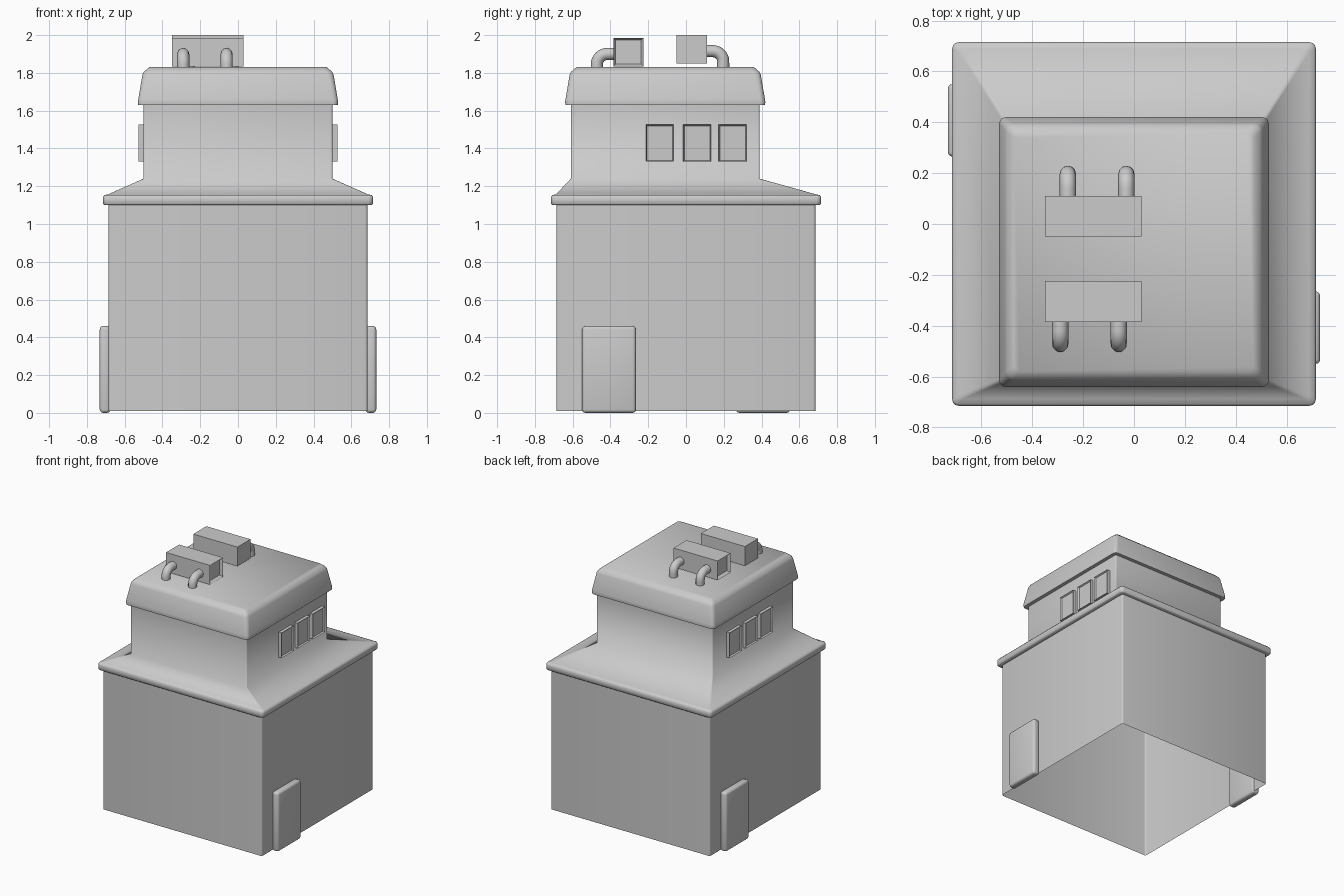
import bpy, bmesh, math
from mathutils import Matrix, Vector

if "Cube" in bpy.data.objects:
    bpy.data.objects.remove(bpy.data.objects["Cube"])

TURN = Matrix.Rotation(math.pi, 4, 'Z')


def finish(name, bm, angle=None):
    bmesh.ops.recalc_face_normals(bm, faces=bm.faces)
    me = bpy.data.meshes.new(name)
    bm.to_mesh(me)
    bm.free()
    if angle:
        me.shade_smooth()
        me.set_sharp_from_angle(angle=math.radians(angle))
    ob = bpy.data.objects.new(name, me)
    bpy.context.collection.objects.link(ob)
    return ob


def loft(name, rings, angle, cap=False):
    """Rings are (half width, y min, y max, z, corner radius)."""
    bm = bmesh.new()
    loops = []
    for hx, y0, y1, z, r in rings:
        pts = []
        for i, (sx, cy, sy) in enumerate(((1, y1, 1), (-1, y1, 1), (-1, y0, -1), (1, y0, -1))):
            for k in range(4):
                a = math.pi / 2 * (i + k / 3)
                pts.append((sx * (hx - r) + r * math.cos(a), cy - sy * r + r * math.sin(a), z))
        loops.append([bm.verts.new(p) for p in pts])
    for a, b in zip(loops, loops[1:]):
        for i in range(len(a)):
            j = (i + 1) % len(a)
            bm.faces.new((a[i], a[j], b[j], b[i]))
    if cap:
        bm.faces.new(loops[-1])
    ob = finish(name, bm, angle)
    return ob


def box(name, lo, hi, bevel=0, inset=0, depth=0, side=1):
    lo, hi = Vector(lo), Vector(hi)
    bm = bmesh.new()
    bmesh.ops.create_cube(bm, size=1)
    bmesh.ops.scale(bm, vec=hi - lo, verts=bm.verts)
    bmesh.ops.translate(bm, vec=(lo + hi) / 2, verts=bm.verts)
    bmesh.ops.recalc_face_normals(bm, faces=bm.faces)
    if bevel:
        bmesh.ops.bevel(bm, geom=bm.edges[:], offset=bevel, segments=3, profile=0.5, affect='EDGES')
    if inset:
        face = max(bm.faces, key=lambda f: f.normal.x * side)
        bmesh.ops.inset_individual(bm, faces=[face], thickness=inset)
        bmesh.ops.translate(bm, vec=(-side * depth, 0, 0), verts=face.verts)
    return finish(name, bm, 40 if bevel else None)


def turned_copy(ob, name, matrix=TURN):
    new = ob.copy()
    new.data = ob.data.copy()
    new.name = name
    new.matrix_world = matrix @ ob.matrix_world
    bpy.context.collection.objects.link(new)


# Lower walls, open underneath
loft("lower_walls", [(.685, -.685, .685, z, .012) for z in (.01, 1.105)], 40)

# Cornice, sloped skirt roof and upper storey walls
loft("skirt_and_upper_walls", [
    (.68, -.68, .68, 1.10, .01), (.708, -.708, .708, 1.10, .02),
    (.715, -.715, .715, 1.107, .025), (.715, -.715, .715, 1.143, .025),
    (.708, -.708, .708, 1.153, .02), (.688, -.688, .688, 1.157, .015),
    (.5, -.61, .39, 1.24, .01), (.5, -.61, .39, 1.635, .01)], 80)

# Flared roof slab
loft("roof_slab", [
    (.495, -.605, .385, 1.63, .01), (.528, -.638, .418, 1.63, .025),
    (.53, -.64, .42, 1.645, .025), (.528, -.638, .418, 1.66, .025), (.506, -.616, .396, 1.79, .03),
    (.498, -.608, .388, 1.806, .03), (.47, -.58, .36, 1.83, .02)], 50, cap=True)

# Doors on opposite sides
door = box("right_door", (.675, -.55, 0), (.732, -.265, .46), bevel=.018)
turned_copy(door, "left_door")

# Windows, three on each side
for i, y in enumerate((-.213, -.015, .173)):
    win = box(f"right_window_{i + 1}", (.49, y, 1.33), (.526, y + .148, 1.526), inset=.009, depth=.012)
    turned_copy(win, f"left_window_{i + 1}")

# Rooftop units with bent pipes; the back one is turned around and raised
centre = Vector((-.16, -.1375, 0))
flip = Matrix.Translation(centre + Vector((0, 0, .015))) @ TURN @ Matrix.Translation(-centre)
unit = box("front_roof_unit", (-.35, -.385, 1.835), (.03, -.225, 1.985), inset=.017, depth=.025)
turned_copy(unit, "back_roof_unit", flip)

for i, x in enumerate((-.29, -.06)):
    cu = bpy.data.curves.new("pipe", 'CURVE')
    cu.dimensions = '3D'
    cu.bevel_depth = .032
    cu.bevel_resolution = 4
    r = .055
    pts = [(x, -.37, 1.9)]
    for k in range(9):
        a = math.pi / 2 * k / 8
        pts.append((x, -.417 - r * math.sin(a), 1.9 - r + r * math.cos(a)))
    pts.append((x, -.472, 1.812))
    sp = cu.splines.new('POLY')
    sp.points.add(len(pts) - 1)
    for p, co in zip(sp.points, pts):
        p.co = (*co, 1)
    pipe = bpy.data.objects.new(f"front_pipe_{i + 1}", cu)
    bpy.context.collection.objects.link(pipe)
    bpy.ops.object.select_all(action='DESELECT')
    pipe.select_set(True)
    bpy.context.view_layer.objects.active = pipe
    bpy.ops.object.convert(target='MESH')
    pipe = bpy.context.view_layer.objects.active
    turned_copy(pipe, f"back_pipe_{i + 1}", flip)
